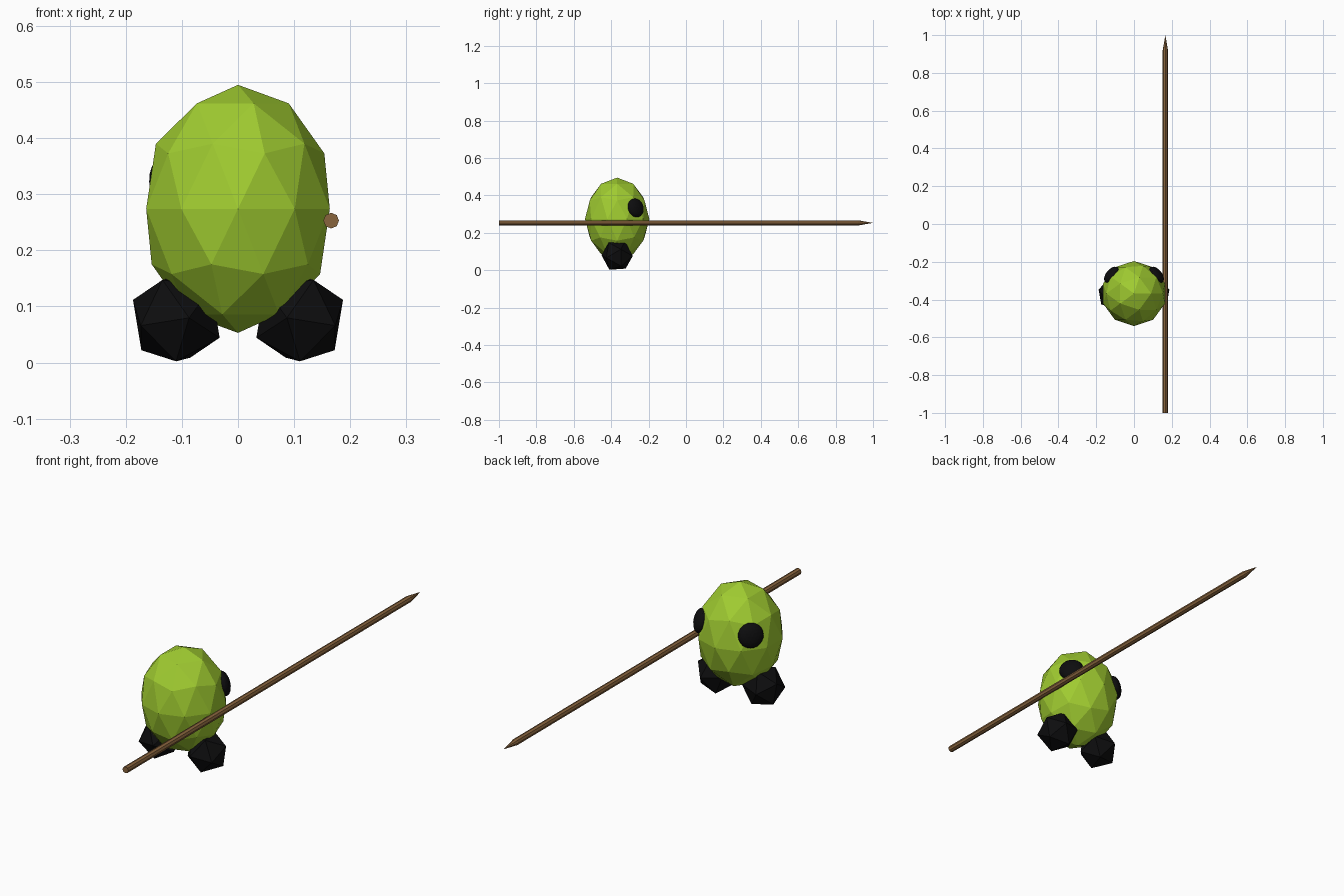
import bpy, bmesh, math
from mathutils import Matrix, Vector

if "Cube" in bpy.data.objects:
    bpy.data.objects.remove(bpy.data.objects["Cube"])


def material(name, rgb):
    m = bpy.data.materials.new(name)
    m.diffuse_color = (*rgb, 1)
    m.use_nodes = True
    m.node_tree.nodes["Principled BSDF"].inputs["Base Color"].default_value = m.diffuse_color
    return m


GREEN = material("leaf green", (0.35, 0.6, 0.03))
BLACK = material("black", (0.004, 0.004, 0.0045))
BROWN = material("wood brown", (0.25, 0.128, 0.047))
BODY = Vector((0, -0.368, 0.274))


def finish(name, bm, mat):
    bmesh.ops.recalc_face_normals(bm, faces=bm.faces)
    me = bpy.data.meshes.new(name)
    bm.to_mesh(me)
    bm.free()
    me.materials.append(mat)
    ob = bpy.data.objects.new(name, me)
    bpy.context.collection.objects.link(ob)
    return ob


def ico(name, mat, subdivisions, matrix):
    bm = bmesh.new()
    bmesh.ops.create_icosphere(bm, subdivisions=subdivisions, radius=1, matrix=matrix)
    return finish(name, bm, mat)


def rot(deg, axis):
    return Matrix.Rotation(math.radians(deg), 4, axis)


# egg-shaped faceted body
ico("body", GREEN, 2, Matrix.Translation(BODY) @ Matrix.Diagonal((0.172, 0.172, 0.221, 1)))

# mirrored feet and eyes
for side, sx in (("right", 1), ("left", -1)):
    flip = Matrix.Diagonal((sx, 1, 1, 1))
    ico(side + "_foot", BLACK, 1,
        flip @ Matrix.Translation((0.11, BODY.y, 0.078))
        @ rot(16, 'Z') @ rot(4, 'X') @ rot(67, 'Y') @ Matrix.Scale(0.0865, 4))
    # flattened eye lying on the body surface
    ico(side + "_eye", BLACK, 3,
        flip @ Matrix.Translation((0.119, BODY.y + 0.099, 0.333))
        @ rot(40, 'Z') @ rot(-13, 'Y') @ Matrix.Diagonal((0.027, 0.051, 0.051, 1)))

# wooden spear: shaft with a pointed tip
bm = bmesh.new()
rings = []
for y in (-1.0, 0.92):
    rings.append([bm.verts.new((0.166 + 0.014 * math.cos(math.tau * i / 8), y,
                                0.253 + 0.014 * math.sin(math.tau * i / 8)))
                  for i in range(8)])
tip = bm.verts.new((0.166, 1.0, 0.253))
bm.faces.new(rings[0])
for i in range(8):
    j = (i + 1) % 8
    bm.faces.new((rings[0][i], rings[0][j], rings[1][j], rings[1][i]))
    bm.faces.new((rings[1][i], rings[1][j], tip))
finish("spear", bm, BROWN)
